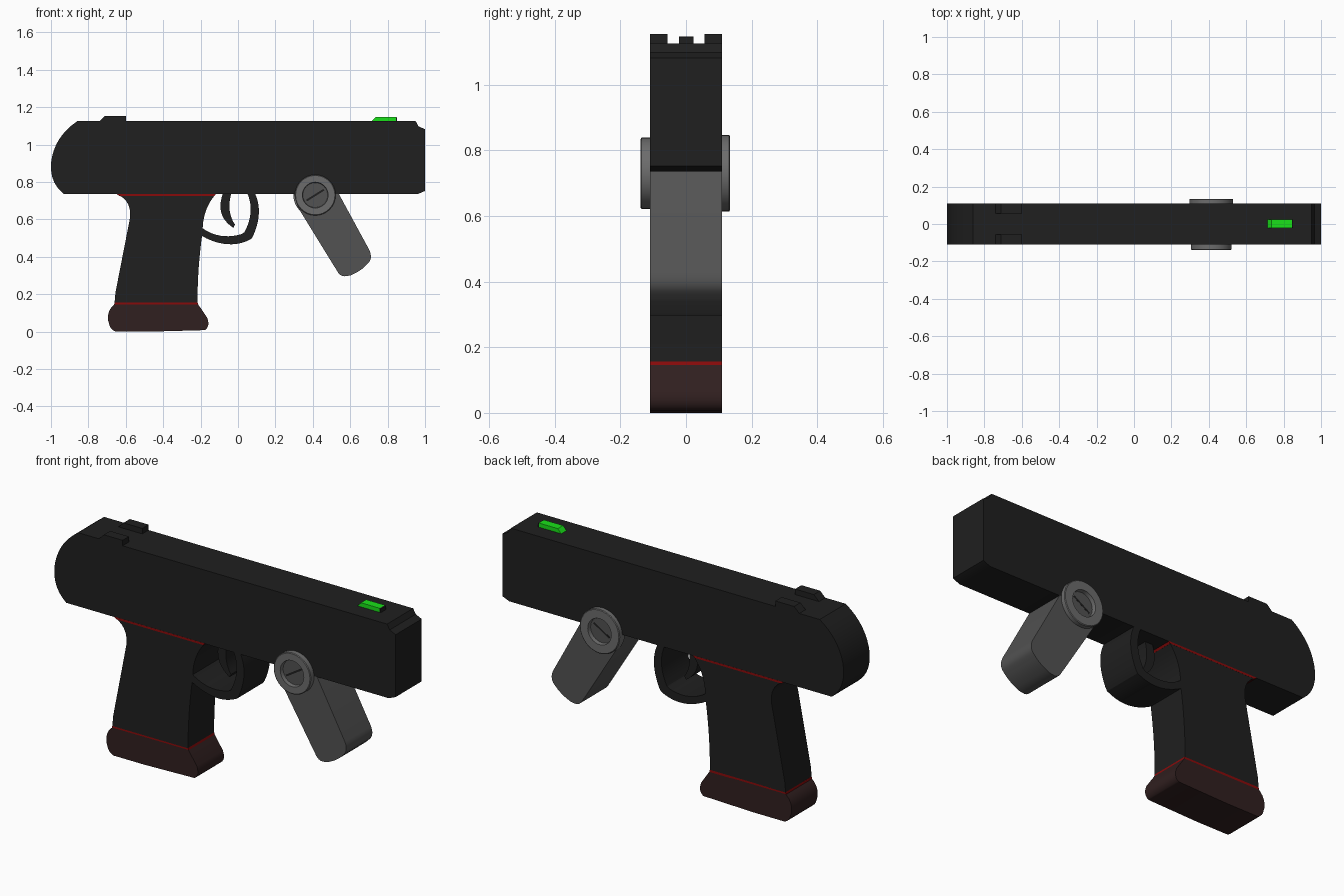
import bpy, bmesh, math

if "Cube" in bpy.data.objects:
    bpy.data.objects.remove(bpy.data.objects["Cube"])

W = 0.109  # half thickness of the main parts


def material(name, rgb):
    m = bpy.data.materials.new(name)
    m.diffuse_color = (*rgb, 1)
    m.use_nodes = True
    m.node_tree.nodes["Principled BSDF"].inputs["Base Color"].default_value = m.diffuse_color
    return m


BLACK = material("black", (0.014, 0.014, 0.014))
GREY = material("grey", (0.085, 0.085, 0.085))
MID = material("light_grey", (0.15, 0.15, 0.15))
MAROON = material("maroon", (0.03, 0.014, 0.014))
RED = material("red", (0.25, 0.003, 0.003))
GREEN = material("green", (0.01, 0.75, 0.01))


def finish(name, bm, mat, angle=30):
    bmesh.ops.recalc_face_normals(bm, faces=bm.faces)
    me = bpy.data.meshes.new(name)
    bm.to_mesh(me)
    bm.free()
    ob = bpy.data.objects.new(name, me)
    bpy.context.collection.objects.link(ob)
    me.materials.append(mat)
    bpy.ops.object.select_all(action='DESELECT')
    ob.select_set(True)
    bpy.context.view_layer.objects.active = ob
    bpy.ops.object.shade_smooth_by_angle(angle=math.radians(angle))
    return ob


def bez(a, c, b, n=8):
    """Quadratic curve from a to b pulled towards c."""
    return [tuple((1 - t) ** 2 * a[i] + 2 * t * (1 - t) * c[i] + t * t * b[i] for i in (0, 1))
            for t in (k / n for k in range(n + 1))]


def prism(name, pts, mat, y0=-W, y1=W):
    """Extrude an x-z outline across y."""
    bm = bmesh.new()
    f = bm.faces.new([bm.verts.new((x, y0, z)) for x, z in pts])
    r = bmesh.ops.extrude_face_region(bm, geom=[f])
    for v in r["geom"]:
        if isinstance(v, bmesh.types.BMVert):
            v.co.y = y1
    return finish(name, bm, mat)


def band(name, outer, inner, mat, y0=-W, y1=W):
    """Quad strip between two equally long curves, extruded across y."""
    bm = bmesh.new()
    rings = [[bm.verts.new((p[0], y, p[1])) for p, y in ((o, y0), (o, y1), (i, y1), (i, y0))]
             for o, i in zip(outer, inner)]
    for a, b in zip(rings, rings[1:]):
        for k in range(4):
            bm.faces.new((a[k], a[(k + 1) % 4], b[(k + 1) % 4], b[k]))
    bm.faces.new(rings[0])
    bm.faces.new(rings[-1])
    return finish(name, bm, mat)


def lathe(name, profile, cx, cz, mat, n=32):
    """Revolve (radius, y) points around a y axis."""
    bm = bmesh.new()
    rings = [[bm.verts.new((cx + r * math.cos(k * math.tau / n), y, cz + r * math.sin(k * math.tau / n)))
              for k in range(n)] for r, y in profile]
    for a, b in zip(rings, rings[1:]):
        for k in range(n):
            bm.faces.new((a[k], a[(k + 1) % n], b[(k + 1) % n], b[k]))
    bm.faces.new(rings[0])
    bm.faces.new(rings[-1])
    return finish(name, bm, mat)


# upper body with rounded rear and chamfered nose
prism("upper_body",
      bez((-0.93, 0.735), (-1.0, 0.79), (-1.0, 0.88), 6) +
      bez((-1.0, 0.90), (-0.985, 1.04), (-0.86, 1.125), 8) +
      [(0.95, 1.125), (0.965, 1.098), (1.0, 1.082), (1.0, 0.752), (0.96, 0.735)], BLACK)

# rear sight pair
for side, y0, y1 in (("front", -W, -0.056), ("back", 0.056, W)):
    prism("rear_sight_" + side, [(-0.745, 1.12), (-0.71, 1.154), (-0.60, 1.154), (-0.60, 1.12)],
          BLACK, y0, y1)

# front sight with dark end cap
prism("front_sight", [(0.71, 1.12), (0.735, 1.147), (0.845, 1.147), (0.845, 1.12)], GREEN, -0.021, 0.023)
prism("front_sight_cap", [(0.845, 1.12), (0.845, 1.147), (0.851, 1.145), (0.851, 1.12)], BLACK, -0.021, 0.023)

# grip, trim lines and base
prism("grip",
      bez((-0.635, 0.728), (-0.57, 0.695), (-0.577, 0.61), 8) +
      [(-0.655, 0.21), (-0.66, 0.155)] +
      bez((-0.216, 0.155), (-0.218, 0.33), (-0.19, 0.53), 8) +
      bez((-0.188, 0.57), (-0.18, 0.66), (-0.125, 0.728), 8), BLACK)
prism("upper_trim", [(-0.65, 0.737), (-0.635, 0.726), (-0.126, 0.726), (-0.117, 0.737)], RED, -W - .0005, W + .0005)
prism("lower_trim", [(-0.66, 0.157), (-0.662, 0.145), (-0.213, 0.145), (-0.216, 0.157)], RED)
prism("grip_base",
      bez((-0.66, 0.147), (-0.70, 0.115), (-0.695, 0.06), 6) +
      bez((-0.69, 0.045), (-0.685, 0.012), (-0.655, 0.0), 4) +
      [(-0.47, 0.0), (-0.18, 0.008)] +
      bez((-0.175, 0.01), (-0.148, 0.03), (-0.165, 0.075), 6) +
      [(-0.214, 0.147)], MAROON)

# trigger guard loop
band("trigger_guard",
     bez((-0.20, 0.515), (-0.05, 0.43), (0.07, 0.495), 10) + bez((0.08, 0.51), (0.138, 0.64), (0.09, 0.74), 10),
     bez((-0.20, 0.56), (-0.10, 0.485), (0.02, 0.522), 10) + bez((0.035, 0.532), (0.092, 0.64), (0.05, 0.74), 10),
     BLACK)

# curved trigger
band("trigger",
     bez((-0.08, 0.74), (-0.125, 0.62), (-0.025, 0.555), 10),
     bez((-0.036, 0.74), (-0.063, 0.64), (-0.016, 0.572), 10), BLACK, -0.036, 0.036)

# slanted fore handle
prism("fore_handle",
      [(0.30, 0.735), (0.32, 0.665), (0.52, 0.34)] +
      bez((0.527, 0.33), (0.545, 0.29), (0.58, 0.297), 6) +
      bez((0.60, 0.30), (0.66, 0.325), (0.69, 0.36), 6) +
      bez((0.70, 0.37), (0.72, 0.395), (0.703, 0.435), 5) +
      [(0.54, 0.735)], GREY)

# pivot rings with recessed slotted screws
PX, PZ = 0.413, 0.73
for side, s, r, yo in (("front", -1, 0.109, 0.138), ("back", 1, 0.117, 0.134)):
    lathe("pivot_ring_" + side,
          [(r, s * 0.09), (r, s * (yo - 0.003)), (r - 0.004, s * yo), (0.069, s * yo), (0.066, s * (yo - 0.02))],
          PX, PZ, MID)
    lathe("pivot_screw_" + side, [(0.064, s * 0.10), (0.064, s * (yo - 0.018))], PX, PZ, GREY)
    c, d = math.cos(math.radians(32)), math.sin(math.radians(32))
    slot = [(PX + u * c - v * d, PZ + u * d + v * c)
            for u, v in ((-.055, -.005), (.055, -.005), (.055, .005), (-.055, .005))]
    prism("screw_slot_" + side, slot, BLACK, *sorted((s * 0.105, s * (yo - 0.0172))))
